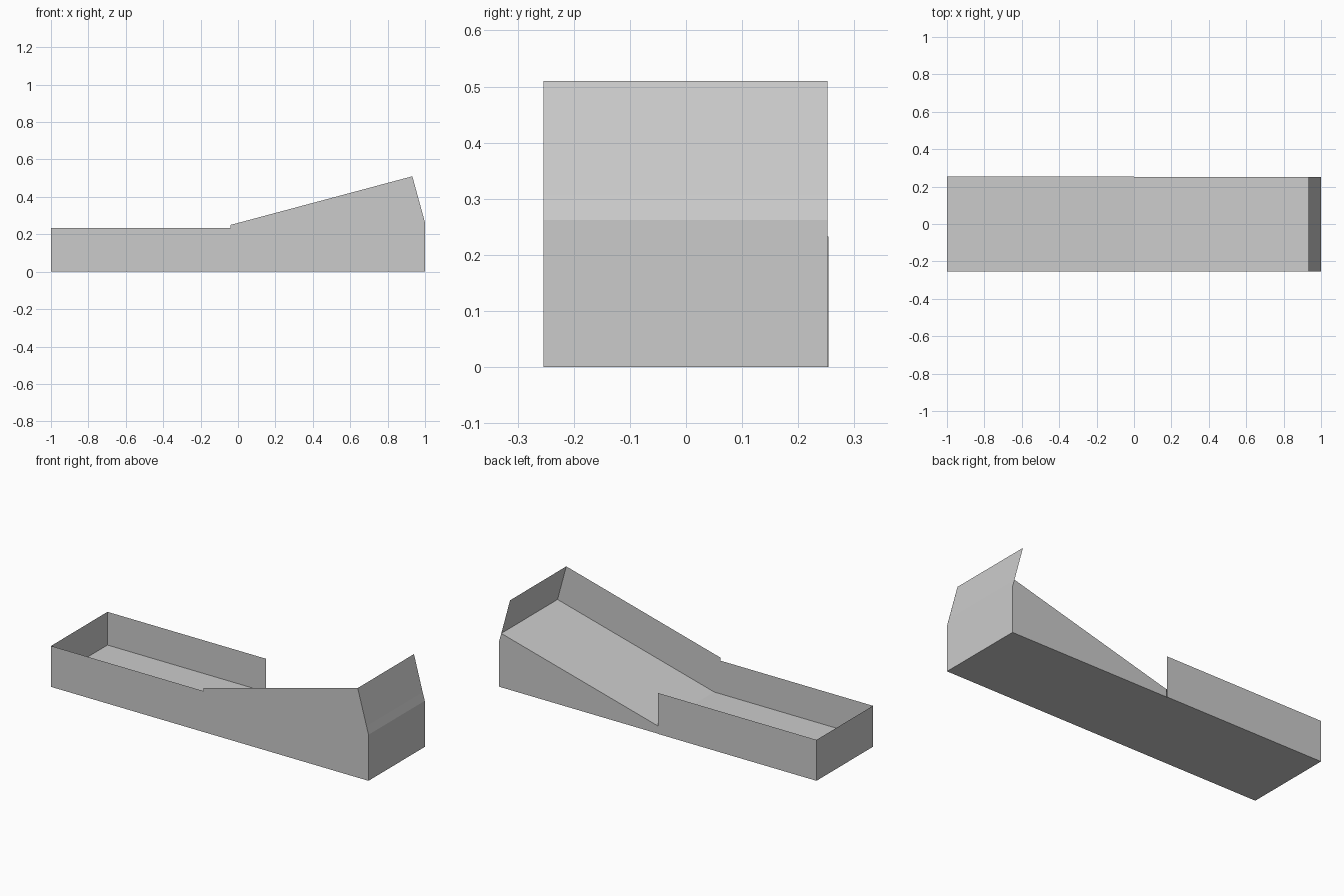
import bpy, bmesh

if "Cube" in bpy.data.objects:
    bpy.data.objects.remove(bpy.data.objects["Cube"])

F, B, R = -0.254, 0.254, 0.252   # front plane, back plane, back plane of the ramp half


def mesh_object(name, faces):
    """Thin sheet part made from flat polygons."""
    bm = bmesh.new()
    for pts in faces:
        bm.faces.new([bm.verts.new(p) for p in pts])
    bmesh.ops.remove_doubles(bm, verts=bm.verts, dist=0.0005)
    me = bpy.data.meshes.new(name)
    bm.to_mesh(me)
    bm.free()
    ob = bpy.data.objects.new(name, me)
    bpy.context.collection.objects.link(ob)
    return ob


def side(profile, y, flip=False):
    """Upright polygon in the xz plane."""
    pts = [(x, y, z) for x, z in profile]
    return pts[::-1] if flip else pts


def strip(a, b, y0, y1):
    """Quad swept across the width from profile point a to b."""
    return [(a[0], y0, a[1]), (b[0], y0, b[1]), (b[0], y1, b[1]), (a[0], y1, a[1])]


# Profile points (x, z)
low_l, low_r = (-1, 0), (1, 0)
rim_l, bend = (-1, 0.233), (0, 0.044)
ramp_end, end_top, peak = (0.987, 0.307), (1, 0.262), (0.932, 0.51)

# Long front wall: level half, small step, then rising half
mesh_object("front_wall", [side(
    [low_l, low_r, end_top, peak, (-0.04, 0.25), (-0.04, 0.233), rim_l], F)])

# Back wall of the level half
mesh_object("back_wall", [side([low_l, (0, 0), (0, 0.233), rim_l], B, True)])

# Wedge below the ramp on the open side
mesh_object("ramp_side", [side([(0, 0), low_r, end_top, ramp_end, bend], R, True)])

# Level tray floor and sloping ramp floor
mesh_object("tray_floor", [strip((-1, 0.044), bend, F, B)])
mesh_object("ramp_floor", [strip(bend, ramp_end, F, R)])

# End walls and the tilted backboard
mesh_object("left_end", [strip(rim_l, low_l, F, B)])
mesh_object("right_end", [strip(low_r, end_top, F, R)])
mesh_object("backboard", [strip(end_top, ramp_end, F, R), strip(ramp_end, peak, F, R)])

# Underside
mesh_object("base", [strip((0, 0), low_l, F, B), strip(low_r, (0, 0), F, R)])
